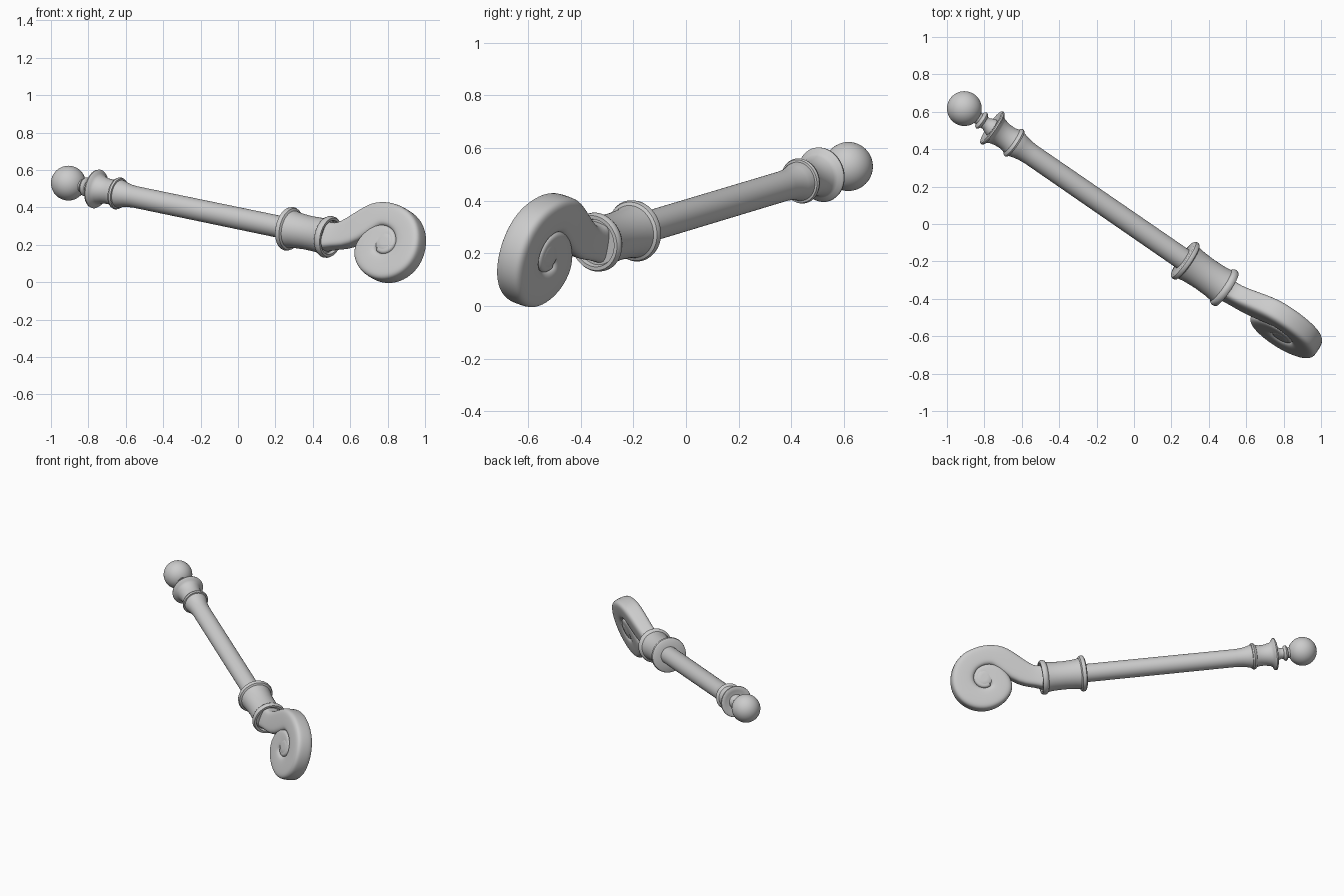
import bpy, math
from mathutils import Vector, Matrix

if "Cube" in bpy.data.objects:
    bpy.data.objects.remove(bpy.data.objects["Cube"])

# Main axis runs from the ball finial down to the scroll
BALL = Vector((-0.907, 0.617, 0.53))
D = Vector((0.812, -0.559, -0.168)).normalized()
SIDE = D.cross(Vector((0, 0, 1))).normalized()      # horizontal, faces front-left
UP0 = SIDE.cross(D).normalized()
TILT = math.radians(17)
N = SIDE * math.cos(TILT) + UP0 * math.sin(TILT)     # scroll face normal
W = UP0 * math.cos(TILT) - SIDE * math.sin(TILT)     # scroll "up"
C = Vector((0.807, -0.558, 0.206))                   # scroll centre


def make(name, verts, faces, angle=40):
    me = bpy.data.meshes.new(name)
    me.from_pydata([tuple(v) for v in verts], [], faces)
    ob = bpy.data.objects.new(name, me)
    bpy.context.collection.objects.link(ob)
    bpy.ops.object.select_all(action='DESELECT')
    ob.select_set(True)
    bpy.context.view_layer.objects.active = ob
    bpy.ops.object.mode_set(mode='EDIT')
    bpy.ops.mesh.select_all(action='SELECT')
    bpy.ops.mesh.normals_make_consistent(inside=False)
    bpy.ops.object.mode_set(mode='OBJECT')
    bpy.ops.object.shade_smooth_by_angle(angle=math.radians(angle))
    return ob


def skin(rings):
    """Join equal rings into a capped tube."""
    k = len(rings[0])
    verts = [p for r in rings for p in r]
    faces = [(i * k + j, i * k + (j + 1) % k, (i + 1) * k + (j + 1) % k, (i + 1) * k + j)
             for i in range(len(rings) - 1) for j in range(k)]
    faces += [tuple(range(k)), tuple((len(rings) - 1) * k + j for j in range(k))]
    return verts, faces


def lathe(name, profile, origin=BALL, a=D, u=SIDE, v=UP0, seg=64):
    rings = [[origin + a * t + (u * math.cos(2 * math.pi * j / seg)
              + v * math.sin(2 * math.pi * j / seg)) * r for j in range(seg)]
             for t, r in profile]
    return make(name, *skin(rings))


# Ball finial
bpy.ops.mesh.primitive_uv_sphere_add(segments=48, ring_count=24, radius=0.093, location=BALL)
bpy.context.object.name = "ball_finial"
bpy.ops.object.shade_smooth()

# Neck with small ring
lathe("finial_neck", [(.07, .035), (.098, .033), (.104, .046), (.113, .051), (.122, .047),
                      (.128, .036), (.145, .034), (.16, .042), (.185, .05)])

# Upper collar with two lips
lathe("upper_collar", [(.182, .04), (.178, .075), (.174, .094), (.178, .103), (.186, .105),
                       (.194, .1), (.2, .086), (.215, .076), (.25, .068), (.285, .067),
                       (.31, .073), (.317, .083), (.327, .087), (.337, .083), (.342, .05)])

# Shaft
lathe("shaft", [(.33, .075), (.345, .074), (.37, .067), (.40, .061), (.44, .058), (1.47, .059)])

# Lower collar with a shallow cup at the end
lathe("lower_collar", [(1.437, .05), (1.437, .105), (1.444, .115), (1.456, .118), (1.468, .113),
                       (1.474, .101), (1.51, .095), (1.58, .091), (1.65, .093), (1.69, .098),
                       (1.695, .107), (1.706, .113), (1.72, .112), (1.73, .106), (1.73, .092),
                       (1.712, .087), (1.712, .01)])

# Scroll: spiral outer radius by clockwise angle from the top
SPIRAL = [(-50, .262), (-28, .23), (7, .202), (73, .207), (119, .218), (160, .211), (200, .2),
          (234, .2), (250, .195), (273, .155), (295, .13), (323, .102), (364, .077), (413, .067),
          (466, .069), (509, .068), (620, .067)]


def lin(p):
    for (a, ra), (b, rb) in zip(SPIRAL, SPIRAL[1:]):
        if p <= b:
            return ra + (rb - ra) * max(0, p - a) / (b - a)
    return SPIRAL[-1][1]


def radius(p):
    return sum(lin(p + k) for k in (-12, -6, 0, 6, 12)) / 5


def section(outer, inner, h, k=24, e=4.0):
    """Rounded-rectangle ring between two points of the scroll plane."""
    o, i = Vector(outer), Vector(inner)
    mid, half = (o + i) / 2, (o - i) / 2
    ring = []
    for j in range(k):
        c, s = math.cos(2 * math.pi * j / k), math.sin(2 * math.pi * j / k)
        q = mid + half * math.copysign(abs(c) ** (2 / e), c)
        ring.append(C + D * q.x + W * q.y + N * (h * math.copysign(abs(s) ** (2 / e), s)))
    return ring


# Stem out of the collar, then the spiral arm
rings = [section((-.43, .055), (-.43, -.115), .062),
         section((-.395, .047), (-.385, -.107), .058),
         section((-.36, .045), (-.33, -.085), .053),
         section((-.318, .062), (-.27, -.075), .053),
         section((-.26, .115), (-.175, -.03), .057)]
for p in range(-45, 581, 12):
    ro = radius(p) + .005
    ri = radius(p + 360) - .005 if p < 220 else max(0.0, .063 * (1 - (p - 220) / 40))
    a = math.radians(p)
    d = Vector((math.sin(a), math.cos(a)))
    rings.append(section(d * ro, d * ri, .06 - .004 * min(1, max(0, (p - 200) / 150))))
scroll = make("scroll", *skin(rings), angle=60)
sub = scroll.modifiers.new("smooth", 'SUBSURF')
sub.levels = sub.render_levels = 1

# Core filling the eye of the scroll
lathe("scroll_eye", [(-.0555, .045), (-.0565, .02), (-.0565, .002)][::-1]
      + [(-.05, .055), (.05, .055), (.0555, .045), (.0565, .02), (.0565, .002)],
      origin=C, a=N, u=D, v=W, seg=40)
